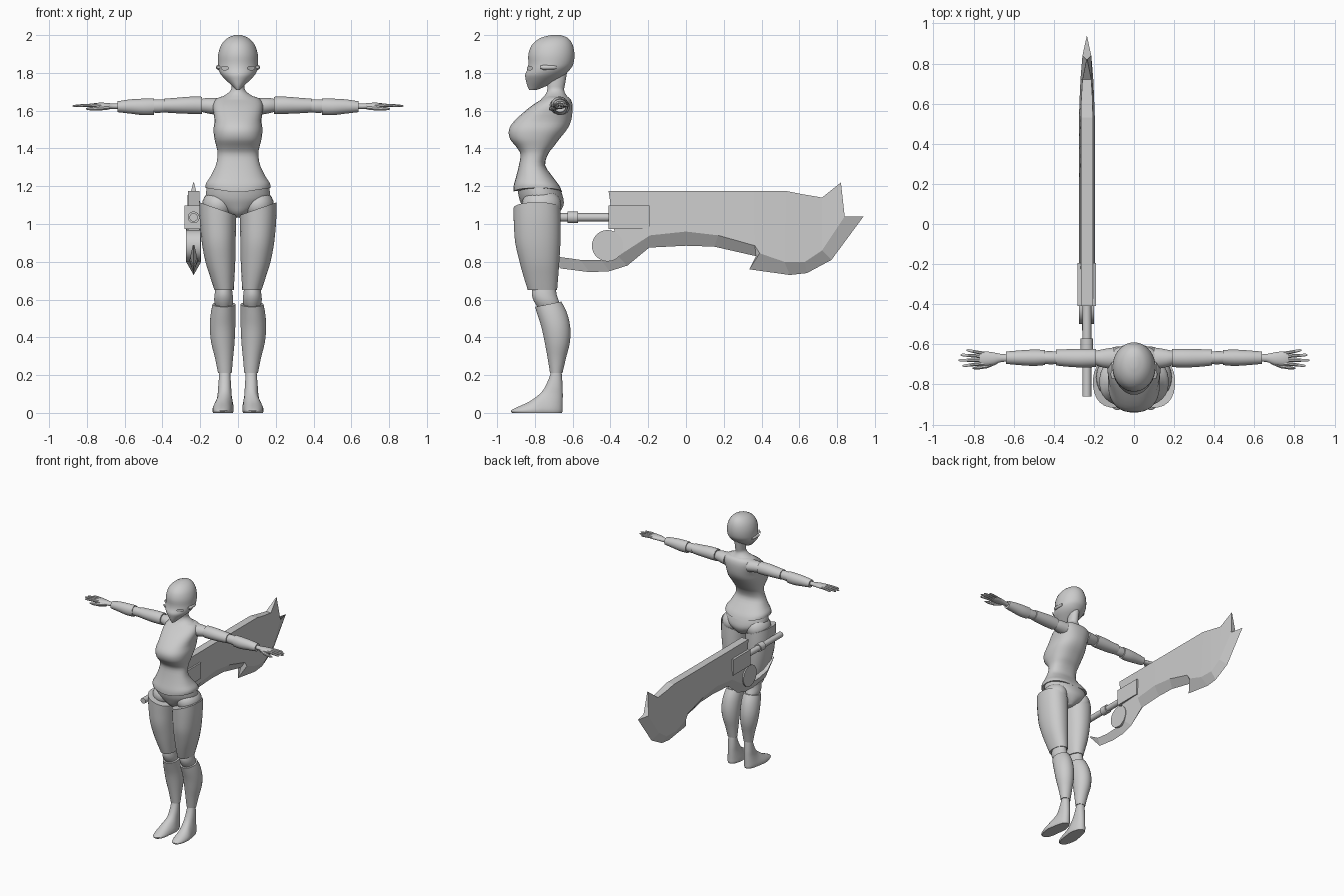
import bpy, bmesh, math
from mathutils import Vector, Matrix

grey = bpy.data.materials.new("plain_grey")
grey.diffuse_color = (0.6, 0.6, 0.6, 1)


def finish(name, bm, mirror=False, smooth=True, angle=40):
    """Turn a bmesh into a named object, optionally mirrored across x."""
    bmesh.ops.recalc_face_normals(bm, faces=bm.faces[:])
    mesh = bpy.data.meshes.new(name)
    bm.to_mesh(mesh)
    bm.free()
    mesh.materials.append(grey)
    if smooth:
        mesh.shade_smooth()
        mesh.set_sharp_from_angle(angle=math.radians(angle))
    ob = bpy.data.objects.new(name, mesh)
    bpy.context.collection.objects.link(ob)
    if mirror:
        ob.modifiers.new("mirror", "MIRROR")
    return ob


def refine(rings, steps):
    """Pass a smooth curve through the rings."""
    out = []
    for i in range(len(rings) - 1):
        p0, p1 = rings[max(i - 1, 0)], rings[i]
        p2, p3 = rings[i + 1], rings[min(i + 2, len(rings) - 1)]
        for s in range(steps):
            t = s / steps
            out.append([0.5 * (2 * b + (c - a) * t + (2 * a - 5 * b + 4 * c - d) * t * t
                               + (3 * b - a - 3 * c + d) * t ** 3)
                        for a, b, c, d in zip(p0, p1, p2, p3)])
    return out + [rings[-1]]


def loft(name, rings, axis="z", n=24, steps=3, power=2.0, mirror=False, warp=None):
    """Rings are (position, a0, a1, b0, b1): extents in the two other axes."""
    bm = bmesh.new()
    loops = []
    for p, a0, a1, b0, b1 in refine(rings, steps):
        loop = []
        for k in range(n):
            ang = 2 * math.pi * (k + 0.5) / n
            c, s = math.cos(ang), math.sin(ang)
            a = (a0 + a1) / 2 + (a1 - a0) / 2 * math.copysign(abs(c) ** (2 / power), c)
            b = (b0 + b1) / 2 + (b1 - b0) / 2 * math.copysign(abs(s) ** (2 / power), s)
            v = Vector({"x": (p, a, b), "y": (a, p, b), "z": (a, b, p)}[axis])
            loop.append(bm.verts.new(warp(v) if warp else v))
        loops.append(loop)
    for l0, l1 in zip(loops, loops[1:]):
        for k in range(n):
            bm.faces.new((l0[k], l0[(k + 1) % n], l1[(k + 1) % n], l1[k]))
    bm.faces.new(loops[0])
    bm.faces.new(loops[-1])
    return finish(name, bm, mirror)


def sym(rings):
    """Expand (z, half width, front, back) into full rings."""
    return [(z, -w, w, f, b) for z, w, f, b in rings]


def ball(name, centre, size, mirror=True):
    bm = bmesh.new()
    bmesh.ops.create_uvsphere(bm, u_segments=20, v_segments=12, radius=1,
                              matrix=Matrix.Translation(centre) @ Matrix.Diagonal((*size, 1)))
    return finish(name, bm, mirror)


# Head, neck and torso
loft("head", sym([
    (2.0, .015, -.715, -.665), (1.985, .055, -.77, -.625), (1.95, .088, -.815, -.60),
    (1.90, .105, -.835, -.59), (1.85, .107, -.835, -.595), (1.82, .105, -.84, -.612),
    (1.79, .09, -.852, -.64), (1.76, .062, -.848, -.685), (1.73, .03, -.84, -.74),
    (1.71, .01, -.83, -.79)]), n=32)
loft("neck", sym([
    (1.80, .036, -.73, -.63), (1.74, .035, -.735, -.64), (1.71, .038, -.735, -.645),
    (1.685, .065, -.745, -.635), (1.66, .115, -.77, -.615)]))
loft("torso", sym([
    (1.675, .085, -.745, -.63), (1.66, .118, -.765, -.61), (1.62, .133, -.825, -.60),
    (1.55, .125, -.905, -.607), (1.50, .13, -.938, -.63), (1.45, .125, -.932, -.67),
    (1.41, .115, -.90, -.70), (1.37, .108, -.877, -.73), (1.31, .118, -.885, -.745),
    (1.25, .147, -.90, -.705), (1.20, .17, -.913, -.67), (1.165, .172, -.915, -.655)]),
    n=32, power=2.4, warp=lambda v: v + Vector((0, 0, .25 * abs(v.x) * max(0, 1.25 - v.z) / .085 * .6)))
loft("pelvis", sym([
    (1.20, .165, -.895, -.67), (1.14, .17, -.885, -.65), (1.10, .135, -.87, -.648),
    (1.06, .07, -.85, -.67), (1.035, .025, -.82, -.70)]), n=32)
ball("hip_joint", (.105, -.765, 1.10), (.085, .105, .085))

# Eye frames and ear pieces
bm = bmesh.new()
bmesh.ops.create_circle(bm, segments=20, radius=.027, cap_ends=True)
bmesh.ops.inset_region(bm, faces=bm.faces[:], thickness=.006, depth=.006)
bmesh.ops.transform(bm, verts=bm.verts[:], matrix=Matrix.Translation((.066, -.822, 1.825))
                    @ Matrix.Rotation(math.radians(36), 4, "Z")
                    @ Matrix.Rotation(math.radians(90), 4, "X") @ Matrix.Diagonal((1, .45, 1, 1)))
finish("eye", bm, mirror=True)
loft("ear", [(-.77, .09, .112, 1.822, 1.838), (-.755, .09, .117, 1.816, 1.842),
             (-.70, .09, .115, 1.818, 1.84), (-.685, .09, .108, 1.824, 1.836)],
     axis="y", n=10, steps=1, mirror=True)

# Arms
loft("shoulder", [(.10, -.725, -.615, 1.575, 1.668), (.16, -.715, -.625, 1.585, 1.668),
                  (.20, -.70, -.635, 1.595, 1.66), (.22, -.69, -.645, 1.60, 1.65)],
     axis="x", mirror=True)
loft("upper_arm", [(.19, -.714, -.622, 1.582, 1.674), (.26, -.716, -.622, 1.583, 1.674),
                   (.33, -.712, -.624, 1.586, 1.668), (.388, -.706, -.626, 1.59, 1.664)],
     axis="x", mirror=True)
loft("elbow", [(.37, -.698, -.636, 1.594, 1.658), (.42, -.70, -.634, 1.588, 1.66),
               (.48, -.696, -.636, 1.592, 1.656)], axis="x", mirror=True)
loft("forearm", [(.445, -.704, -.628, 1.578, 1.665), (.50, -.708, -.626, 1.576, 1.664),
                 (.57, -.704, -.63, 1.584, 1.66), (.638, -.698, -.636, 1.592, 1.65)],
     axis="x", mirror=True)
loft("palm", [(.61, -.688, -.65, 1.608, 1.64), (.66, -.688, -.648, 1.608, 1.638),
              (.70, -.702, -.64, 1.608, 1.642), (.745, -.706, -.634, 1.61, 1.642),
              (.77, -.70, -.638, 1.615, 1.638)], axis="x", n=16, mirror=True)
for i, (y, tip, spread) in enumerate([(-.695, .855, -.012), (-.678, .875, -.002),
                                      (-.661, .865, .008), (-.646, .835, .016)]):
    loft(f"finger_{i + 1}", [(.745, y - .010, y + .010, 1.617, 1.638),
                             ((.745 + tip) / 2, y + spread / 2 - .009, y + spread / 2 + .009, 1.618, 1.637),
                             (tip - .008, y + spread - .007, y + spread + .007, 1.619, 1.631),
                             (tip, y + spread - .003, y + spread + .003, 1.622, 1.628)],
         axis="x", n=8, steps=1, mirror=True)
loft("thumb", [(.68, -.698, -.672, 1.605, 1.632), (.73, -.72, -.694, 1.60, 1.627),
               (.78, -.727, -.708, 1.60, 1.62), (.805, -.724, -.715, 1.606, 1.614)],
     axis="x", n=8, steps=1, mirror=True)

# Legs
loft("thigh", [(1.08, .008, .205, -.915, -.665), (1.0, .01, .203, -.912, -.663),
               (.90, .012, .192, -.905, -.664), (.80, .014, .173, -.882, -.67),
               (.72, .018, .148, -.86, -.676), (.65, .022, .125, -.838, -.682)],
     mirror=True, power=2.2,
     warp=lambda v: v + Vector((0, 0, .35 * (v.x - .105) * max(0, (v.z - .9) / .18))))
loft("knee", [(.68, .035, .115, -.81, -.69), (.63, .028, .124, -.817, -.685),
              (.59, .025, .126, -.805, -.672), (.55, .035, .115, -.78, -.66)], mirror=True)
loft("shin", [(.575, .014, .135, -.80, -.66), (.52, .013, .145, -.785, -.63),
              (.45, .014, .15, -.765, -.612), (.37, .018, .142, -.748, -.615),
              (.29, .026, .122, -.733, -.635), (.21, .033, .106, -.72, -.654)],
     mirror=True,
     warp=lambda v: v + Vector((0, 0, .2 * (v.y + .73) * max(0, (v.z - .45) / .125))))
loft("foot", [(.24, .042, .098, -.712, -.662), (.20, .04, .10, -.72, -.657),
              (.14, .036, .105, -.745, -.653), (.10, .034, .108, -.775, -.652),
              (.06, .028, .116, -.83, -.652), (.03, .022, .124, -.895, -.652),
              (.012, .02, .126, -.928, -.652), (0, .024, .122, -.92, -.656)],
     mirror=True, power=2.2,
     warp=lambda v: v + Vector((.2 * min(0.05, -.75 - v.y) if v.y < -.75 else 0, 0, 0)))

# Sword: columns of (spine y, z, half thickness), (ridge y, z, half thickness), (edge y, z)
SX = -.235
tail = [((-.77, .89, .004), (-.775, .885)), ((-.665, .825, .018), (-.665, .765)),
        ((-.56, .81, .022), (-.51, .745)), ((-.45, .81, .026), (-.405, .75)),
        ((-.36, .83, .03), (-.31, .78))]
body = [((-.41, 1.175, .03), (-.36, .83, .03), (-.31, .78)),
        ((-.195, 1.175, .03), (-.19, .94, .04), (-.195, .875)),
        ((0, 1.175, .03), (0, .96, .04), (0, .885)),
        ((.15, 1.175, .03), (.17, .94, .04), (.15, .88)),
        ((.36, 1.175, .03), (.365, .885, .04), (.37, .83)),
        ((.40, 1.175, .03), (.39, .845, .04), (.335, .76)),
        ((.53, 1.175, .03), (.52, .80, .04), (.55, .73)),
        ((.62, 1.157, .028), (.63, .80, .036), (.64, .74)),
        ((.72, 1.14, .022), (.72, .86, .032), (.77, .81)),
        ((.82, 1.22, .002), (.84, 1.04, .022), (.94, 1.04))]


def blade(name, columns):
    bm = bmesh.new()
    loops = []
    for *thick, edge in columns:
        right = [bm.verts.new((SX + t, y, z)) for y, z, t in thick]
        left = [bm.verts.new((SX - t, y, z)) for y, z, t in thick]
        loops.append(right + [bm.verts.new((SX, *edge))] + left[::-1])
    for l0, l1 in zip(loops, loops[1:]):
        for k in range(len(l0)):
            j = (k + 1) % len(l0)
            bm.faces.new((l0[k], l0[j], l1[j], l1[k]))
    bm.faces.new(loops[0])
    bm.faces.new(loops[-1])
    finish(name, bm, smooth=False)


def rod(name, centre, radius, length, axis, n=24):
    bm = bmesh.new()
    bmesh.ops.create_cone(bm, cap_ends=True, segments=n, radius1=radius, radius2=radius, depth=length,
                          matrix=Matrix.Translation(centre) @ Matrix.Rotation(math.pi / 2, 4, axis))
    finish(name, bm)


blade("blade", body)
blade("blade_tail", tail)
rod("blade_disc", (SX - .002, -.415, .885), .083, .076, "Y", 32)
rod("grip", (SX, -.62, 1.035), .022, .48, "X")
rod("grip_collar", (SX, -.60, 1.035), .031, .056, "X")

# Guard block
bm = bmesh.new()
bmesh.ops.create_cube(bm, size=1, matrix=Matrix.Translation((SX - .001, -.302, 1.036))
                      @ Matrix.Diagonal((.094, .215, .125, 1)))
finish("guard_block", bm, smooth=False)
